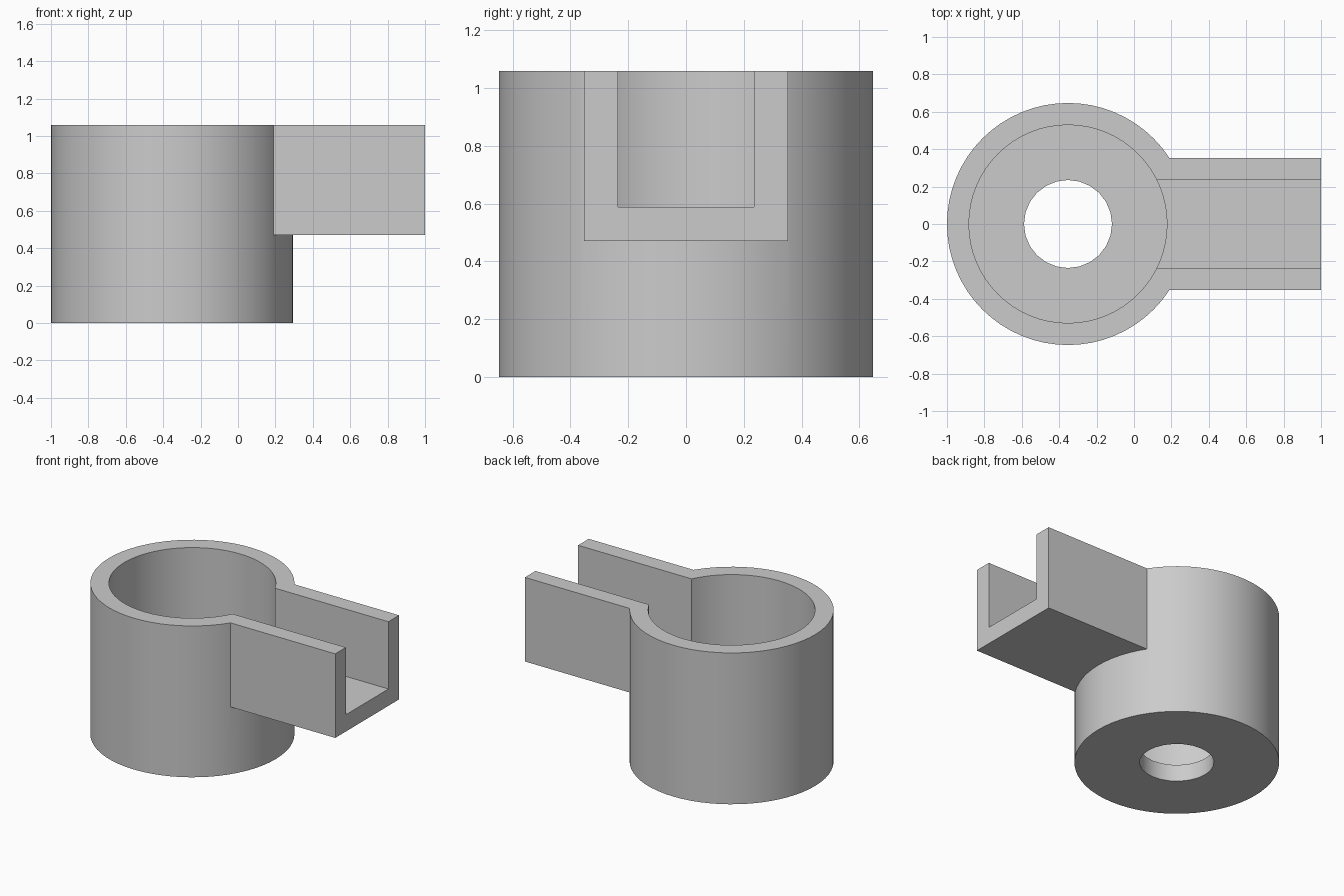
import bpy
from math import radians

cube = bpy.data.objects.get("Cube")
if cube:
    bpy.data.objects.remove(cube, do_unlink=True)

# Every size is a multiple of the wall thickness
T = 2 / 17
CX = -1 + 5.5 * T
TOP = 9 * T


def cylinder(name, radius, z0, z1, sides):
    bpy.ops.mesh.primitive_cylinder_add(vertices=sides, radius=radius, depth=z1 - z0,
                                        location=(CX, 0, (z0 + z1) / 2))
    obj = bpy.context.object
    obj.name = name
    return obj


def box(name, x0, x1, half_width, z0, z1):
    bpy.ops.mesh.primitive_cube_add(size=1, location=((x0 + x1) / 2, 0, (z0 + z1) / 2))
    obj = bpy.context.object
    obj.name = name
    obj.scale = (x1 - x0, 2 * half_width, z1 - z0)
    bpy.ops.object.transform_apply(location=False, rotation=False, scale=True)
    return obj


def combine(target, tool, operation):
    mod = target.modifiers.new(tool.name, 'BOOLEAN')
    mod.operation = operation
    mod.solver = 'EXACT'
    mod.object = tool
    bpy.ops.object.select_all(action='DESELECT')
    bpy.context.view_layer.objects.active = target
    target.select_set(True)
    bpy.ops.object.modifier_apply(modifier=mod.name)
    bpy.data.objects.remove(tool, do_unlink=True)


# Round cup with a rectangular spout arm
cup = cylinder("cup_with_channel", 5.5 * T, 0, TOP, 64)
combine(cup, box("arm", CX, 1, 3 * T, 4 * T, TOP), 'UNION')

# Cup bore, open channel and drain hole
combine(cup, cylinder("bore", 4.5 * T, T, TOP + T, 64), 'DIFFERENCE')
combine(cup, box("channel", CX, 1 + T, 2 * T, 5 * T, TOP + T), 'DIFFERENCE')
combine(cup, cylinder("drain_hole", 2 * T, -T, 2 * T, 24), 'DIFFERENCE')

# Plain grey finish
grey = bpy.data.materials.new("light_grey")
grey.use_nodes = True
colour = (0.6, 0.6, 0.6, 1)
grey.diffuse_color = colour
grey.node_tree.nodes["Principled BSDF"].inputs["Base Color"].default_value = colour
cup.data.materials.clear()
cup.data.materials.append(grey)

bpy.ops.object.select_all(action='DESELECT')
bpy.context.view_layer.objects.active = cup
cup.select_set(True)
bpy.ops.object.shade_smooth_by_angle(angle=radians(30))
